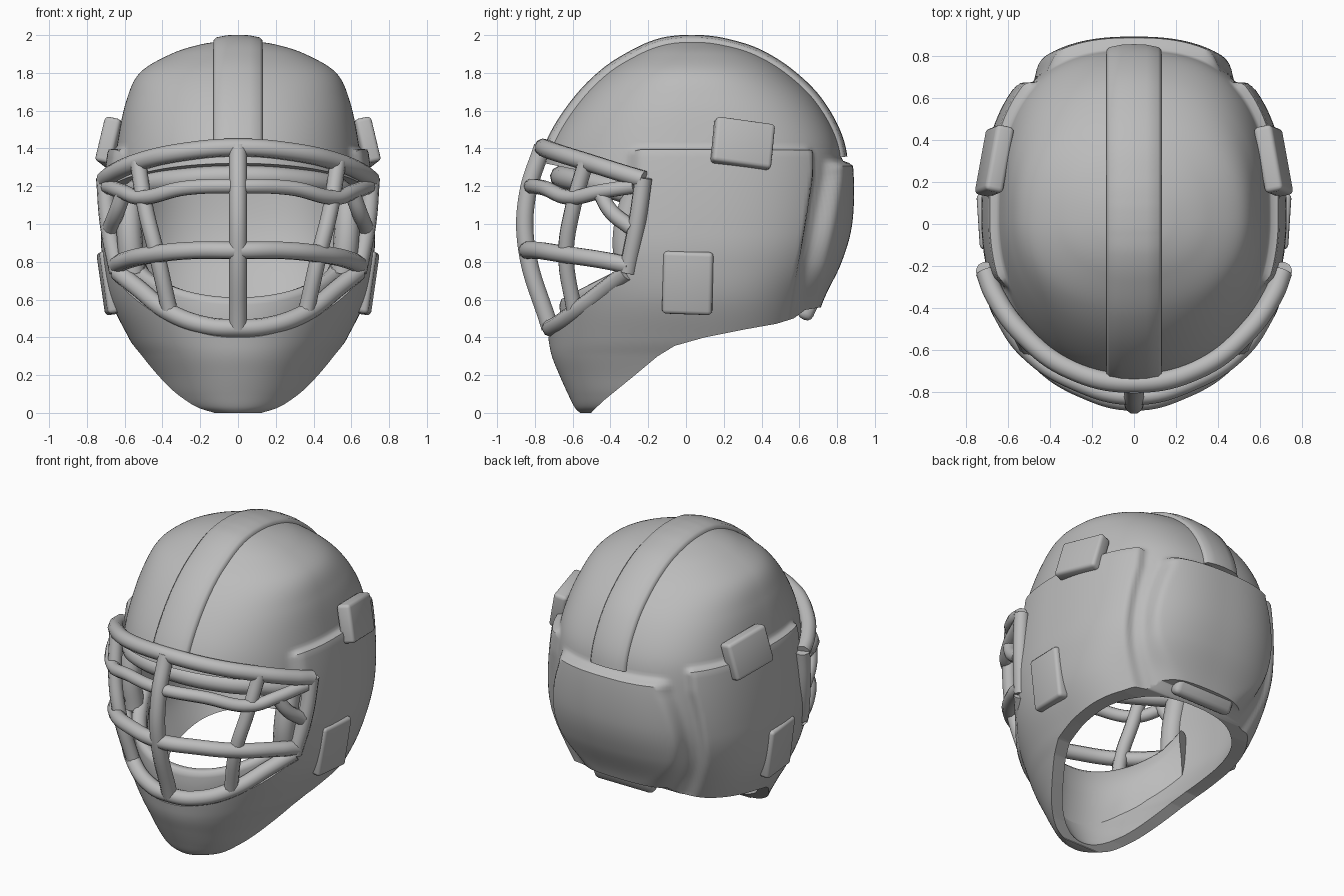
import bpy, bmesh, math
from mathutils import Vector, Matrix

if "Cube" in bpy.data.objects:
    bpy.data.objects.remove(bpy.data.objects["Cube"])

grey = bpy.data.materials.new("plain grey")
grey.diffuse_color = (0.5, 0.5, 0.5, 1)
grey.use_nodes = True
grey.node_tree.nodes["Principled BSDF"].inputs["Base Color"].default_value = grey.diffuse_color

CY = 0.03
# shell sections: height, half width, front y, back y
ROWS = [Vector(r) for r in (
    (1.97, 0, .03, .03), (1.967, .08, -.04, .10), (1.95, .20, -.14, .21), (1.90, .355, -.26, .37),
    (1.80, .52, -.42, .535), (1.65, .592, -.57, .69), (1.45, .635, -.70, .80),
    (1.25, .66, -.76, .83), (1.0, .675, -.78, .82), (.8, .675, -.77, .765),
    (.6, .645, -.73, .67), (.4, .55, -.70, .60), (.3, .49, -.68, .56),
    (.2, .435, -.64, .52), (.1, .385, -.595, .48), (.03, .33, -.56, .44), (0, .25, -.53, .42))]


def section(t):
    """Smooth interpolation through the section rows."""
    i = min(int(t), len(ROWS) - 2)
    u = t - i
    p1, p2 = ROWS[i], ROWS[i + 1]
    p0 = ROWS[i - 1] if i else p1
    p3 = ROWS[i + 2] if i + 2 < len(ROWS) else p2
    return 0.5 * (2 * p1 + (p2 - p0) * u + (2 * p0 - 5 * p1 + 4 * p2 - p3) * u * u
                  + (3 * p1 - p0 - 3 * p2 + p3) * u ** 3)


def step(d, width=.03):
    t = max(0, min(1, d / width + .5))
    return t * t * (3 - 2 * t)


def raised(p):
    """Height of the raised side panels and back pad at a shell point."""
    rise = min(1, max(0, (p.z - .5) / .75))
    edge = .535 + .12 * rise
    side = step(1.385 - p.z, .04) * step(edge - p.y, .05)
    side *= max(step(p.y + .27, .1), step(1.2 - p.z, .2))
    back = step(1.315 - p.z, .06) * step(p.y - edge - .075 - .02 * rise, .06)
    return (.03 + .018 * step(p.z - .75, .4)) * side + .06 * back


def shell_point(t, a, depth=None):
    """Point on the shell, either on the raised outside or at a depth inside it."""
    z, w, f, b = section(t)
    c, s = math.cos(a), math.sin(a)
    n = 2.1 if s < 0 else 2.6 - .4 * step(z - 1.65, .5)
    x = w * math.copysign(abs(c) ** (2 / n), c)
    y = CY + ((CY - f) if s < 0 else (b - CY)) * math.copysign(abs(s) ** (2 / n), s)
    p = Vector((x, y, z))
    d = (p - Vector((0, CY, min(z, 1.0)))).normalized()
    return p + d * (raised(p) if depth is None else -depth)


def row_at(z):
    """Row parameter at a height."""
    i = next(k for k in range(len(ROWS) - 1) if ROWS[k + 1][0] <= z)
    return i + (ROWS[i][0] - z) / (ROWS[i][0] - ROWS[i + 1][0])


def finish(ob, angle=40):
    ob.data.materials.clear()
    ob.data.materials.append(grey)
    bpy.ops.object.select_all(action='DESELECT')
    ob.select_set(True)
    bpy.context.view_layer.objects.active = ob
    bpy.ops.object.shade_smooth_by_angle(angle=math.radians(angle))
    return ob


def from_bmesh(name, bm):
    bmesh.ops.recalc_face_normals(bm, faces=bm.faces[:])
    me = bpy.data.meshes.new(name)
    bm.to_mesh(me)
    bm.free()
    ob = bpy.data.objects.new(name, me)
    bpy.context.collection.objects.link(ob)
    return ob


def loft(name, loops, angle):
    """Closed cross-sections joined in a row, with end caps."""
    bm = bmesh.new()
    rows = [[bm.verts.new(p) for p in l] for l in loops]
    for a, b in zip(rows, rows[1:]):
        for i in range(len(a)):
            k = (i + 1) % len(a)
            bm.faces.new((a[i], a[k], b[k], b[i]))
    bm.faces.new(rows[0])
    bm.faces.new(rows[-1])
    return finish(from_bmesh(name, bm), angle)


# hollow shell: outer wall, inner wall, joined along the bottom rim
NA, NT = 200, 150
bm = bmesh.new()


def wall(depth):
    rings = []
    apex = bm.verts.new(shell_point(0, 0, depth))
    for j in range(1, NT + 1):
        t = (len(ROWS) - 1) * j / NT
        rings.append([bm.verts.new(shell_point(t, 2 * math.pi * (i + .5) / NA, depth)) for i in range(NA)])
    for i in range(NA):
        k = (i + 1) % NA
        bm.faces.new((apex, rings[0][i], rings[0][k]))
        for r, q in zip(rings, rings[1:]):
            bm.faces.new((r[i], q[i], q[k], r[k]))
    return rings[-1]


rim_out, rim_in = wall(None), wall(.06)
for i in range(NA):
    k = (i + 1) % NA
    bm.faces.new((rim_out[i], rim_in[i], rim_in[k], rim_out[k]))
shell = from_bmesh("helmet_shell", bm)


def cutter(name, outline):
    """Side outline (y, z) extruded across the whole width."""
    bm = bmesh.new()
    face = bm.faces.new([bm.verts.new((-1.5, y, z)) for y, z in outline])
    ext = bmesh.ops.extrude_face_region(bm, geom=[face])
    bmesh.ops.translate(bm, vec=(3, 0, 0), verts=[v for v in ext['geom'] if isinstance(v, bmesh.types.BMVert)])
    ob = from_bmesh(name, bm)
    ob.hide_render = True
    ob.hide_set(True)
    return ob


# face opening and neck opening
for name, outline in (
    ("face_cutter", [(-1.2, 1.37), (-.74, 1.32), (-.24, 1.215), (-.23, 1.15), (-.29, .78), (-.33, .70),
                     (-.72, .405), (-1.2, .06)]),
    ("neck_cutter", [(-.50, -.2), (-.50, .005), (-.43, .07), (-.27, .2), (-.15, .30), (-.06, .355), (.1, .40),
                     (.3, .44), (.48, .472), (.57, .50), (.63, .545), (.72, .56), (1.2, .57), (1.2, -.2)])):
    m = shell.modifiers.new(name, 'BOOLEAN')
    m.operation, m.solver, m.object = 'DIFFERENCE', 'EXACT', cutter(name, outline)
bpy.context.view_layer.objects.active = shell
for m in list(shell.modifiers):
    bpy.ops.object.modifier_apply(modifier=m.name)
finish(shell, 45)

# raised crest strip along the crown
front = [(section(t / 8)[2], section(t / 8)[0]) for t in range(49, 0, -1)]
back = [(section(t / 8)[3], section(t / 8)[0]) for t in range(1, 53)]
path = [Vector((0, y, z)) for y, z in front + back]
profile = ((-.13, -.05), (-.13, .002), (-.115, .018), (-.06, .029), (0, .032),
           (.06, .029), (.115, .018), (.13, .002), (.13, -.05))
loops = []
for i, p in enumerate(path):
    d = (path[min(i + 1, len(path) - 1)] - path[max(i - 1, 0)]).normalized()
    n = Vector((0, -d.z, d.y))
    loops.append([p + n * h + Vector((x, 0, 0)) for x, h in profile])
loft("crown_crest", loops, 50)

# thick lip lining the inside of the jaw
loops = []
for i in range(49):
    a = math.radians(-162 + 144 * i / 48)
    y = shell_point(row_at(.5), a, .03).y
    base = .405 + (y + .72) * .756
    top = base + .19 - .11 * min(1, max(0, (y + .72) / .37))
    loops.append([shell_point(row_at(z), a, dep) for dep, z in (
        (.04, base - .06), (.055, top - .04), (.07, top - .01), (.09, top), (.125, top - .005),
        (.145, top - .03), (.14, base - .02), (.105, base - .14), (.05, base - .25))])
loft("jaw_lip", loops, 60)


def tube(name, pts, r, full=False):
    """Round bar through points; full mirrors the path, else a copy is made for each side."""
    if full:
        sets = [[(-x, y, z) for x, y, z in reversed(pts[1:])] + list(pts)]
    else:
        sets = [pts] if all(p[0] == 0 for p in pts) else [pts, [(-x, y, z) for x, y, z in pts]]
    cu = bpy.data.curves.new(name, 'CURVE')
    cu.dimensions = '3D'
    cu.bevel_depth, cu.bevel_resolution, cu.use_fill_caps = r, 3, True
    cu.resolution_u = 8
    for s in sets:
        sp = cu.splines.new('BEZIER')
        sp.bezier_points.add(len(s) - 1)
        for bp, co in zip(sp.bezier_points, s):
            bp.co = co
            bp.handle_left_type = bp.handle_right_type = 'AUTO'
    ob = bpy.data.objects.new(name, cu)
    bpy.context.collection.objects.link(ob)
    bpy.ops.object.select_all(action='DESELECT')
    ob.select_set(True)
    bpy.context.view_layer.objects.active = ob
    bpy.ops.object.convert(target='MESH')
    return finish(bpy.context.object, 50)


# face cage
for name, pts, r, full in (
    ("cage_top_bar", [(0, -.755, 1.405), (.3, -.69, 1.38), (.52, -.53, 1.33), (.66, -.34, 1.27),
                      (.705, -.225, 1.235)], .048, True),
    ("cage_side_bar", [(.705, -.225, 1.245), (.685, -.26, 1.0), (.635, -.31, .745)], .047, False),
    ("cage_chin_bar", [(0, -.715, .45), (.16, -.69, .46), (.36, -.59, .53), (.53, -.42, .66),
                       (.635, -.31, .745)], .048, True),
    ("cage_centre_bar", [(0, -.76, 1.41), (0, -.84, 1.15), (0, -.845, .88), (0, -.72, .45)], .048, False),
    ("cage_upright", [(.53, -.53, 1.33), (.49, -.60, 1.08), (.43, -.635, .84), (.36, -.59, .53)], .043, False),
    ("cage_middle_bar", [(0, -.84, .86), (.24, -.78, .86), (.44, -.65, .84), (.6, -.42, .805),
                         (.645, -.3, .78)], .047, True),
    ("cage_upper_bar", [(0, -.82, 1.2), (.28, -.75, 1.19), (.51, -.60, 1.14), (.61, -.46, 1.17),
                        (.69, -.27, 1.20)], .04, True),
    ("cage_strut", [(.60, -.46, 1.18), (.64, -.40, 1.07), (.675, -.29, .98)], .042, False),
    # padding around the upper part of the face opening
    ("brow_pad", [(0, -.66, 1.25), (.3, -.59, 1.235), (.5, -.42, 1.20), (.58, -.27, 1.15)], .06, True),
    ("cheek_pad", [(.58, -.27, 1.17), (.575, -.32, .95), (.555, -.31, .74)], .068, False)):
    tube(name, pts, r, full)


def plate(name, centre, size, rot, bevel=.022):
    bm = bmesh.new()
    bmesh.ops.create_cube(bm, size=1, matrix=Matrix.Diagonal((*size, 1)))
    bmesh.ops.bevel(bm, geom=bm.edges[:], offset=bevel, segments=3, profile=.5, affect='EDGES')
    m = Matrix.Translation(centre)
    for axis, deg in zip("ZYX", rot):
        m = m @ Matrix.Rotation(math.radians(deg), 4, axis)
    bmesh.ops.transform(bm, matrix=m, verts=bm.verts[:])
    if centre[0]:
        bmesh.ops.mirror(bm, geom=bm.verts[:] + bm.edges[:] + bm.faces[:], axis='X', merge_dist=0)
    return finish(from_bmesh(name, bm), 35)


# strap plates on the sides and the tab under the back pad
plate("upper_side_plate", (.663, .30, 1.425), (.09, .32, .245), (12, -12, -8))
plate("lower_side_plate", (.68, .01, .69), (.08, .265, .335), (-4, 8, -2))
plate("rear_tab", (0, .645, .55), (.44, .085, .12), (0, 0, -25), .035)
